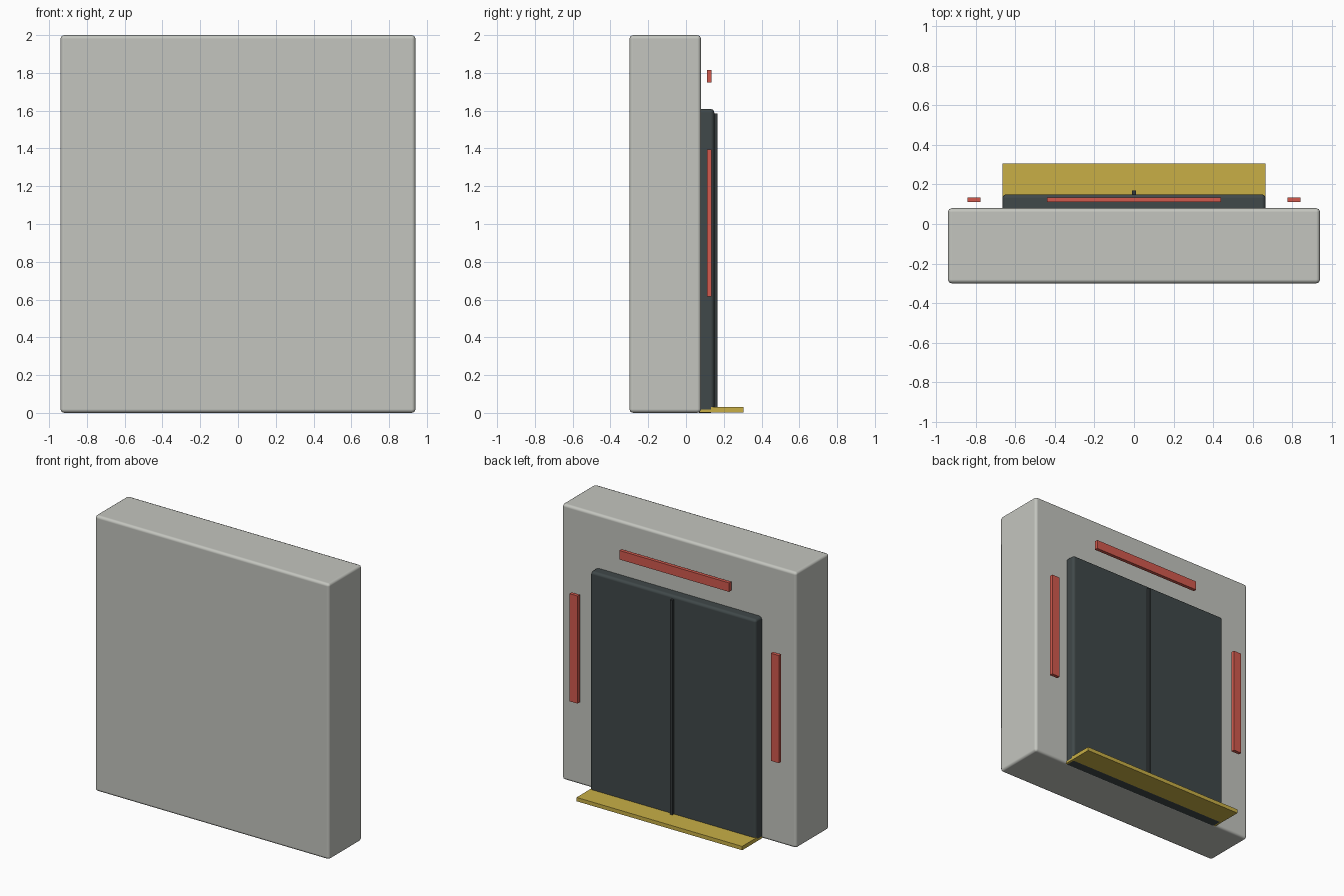
import bpy

cube = bpy.data.objects.get("Cube")
if cube:
    bpy.data.objects.remove(cube, do_unlink=True)


def material(name, r, g, b):
    m = bpy.data.materials.new(name)
    m.use_nodes = True
    m.diffuse_color = (r, g, b, 1)
    bsdf = next(n for n in m.node_tree.nodes if n.type == 'BSDF_PRINCIPLED')
    bsdf.inputs["Base Color"].default_value = (r, g, b, 1)
    bsdf.inputs["Roughness"].default_value = 0.7
    return m


def box(name, x, y, z, mat, bevel=0):
    """Box spanning the (low, high) ranges, with optional rounded edges."""
    spans = (x, y, z)
    bpy.ops.mesh.primitive_cube_add(size=1, location=[(a + b) / 2 for a, b in spans])
    ob = bpy.context.object
    ob.name = name
    ob.scale = [b - a for a, b in spans]
    bpy.ops.object.transform_apply(location=False, rotation=False, scale=True)
    ob.data.materials.append(mat)
    if bevel:
        bpy.ops.object.shade_smooth()
        mod = ob.modifiers.new("rounded_edges", 'BEVEL')
        mod.width = bevel
        mod.segments = 2
        mod.harden_normals = True
    return ob


grey = material("pale_grey", 0.55, 0.56, 0.52)
slate = material("dark_slate", 0.051, 0.065, 0.067)
dark = material("seam_charcoal", 0.034, 0.041, 0.043)
red = material("signal_red", 0.645, 0.102, 0.076)
yellow = material("threshold_yellow", 0.578, 0.43, 0.061)

# Wall block
box("wall", (-0.94, 0.94), (-0.30, 0.08), (0, 2), grey, 0.02)

# Double door with centre seam and threshold
box("door", (-0.665, 0.665), (0.05, 0.15), (0, 1.61), slate, 0.02)
box("door_seam", (-0.009, 0.009), (0.14, 0.168), (0.02, 1.585), dark)
box("threshold", (-0.664, 0.664), (0.07, 0.305), (0.002, 0.03), yellow)

# Light strips around the door
strip_y = (0.11, 0.135)
box("top_light", (-0.44, 0.44), strip_y, (1.75, 1.815), red)
for side, x in (("left", (0.775, 0.84)), ("right", (-0.84, -0.775))):
    box(side + "_light", x, strip_y, (0.615, 1.395), red)
